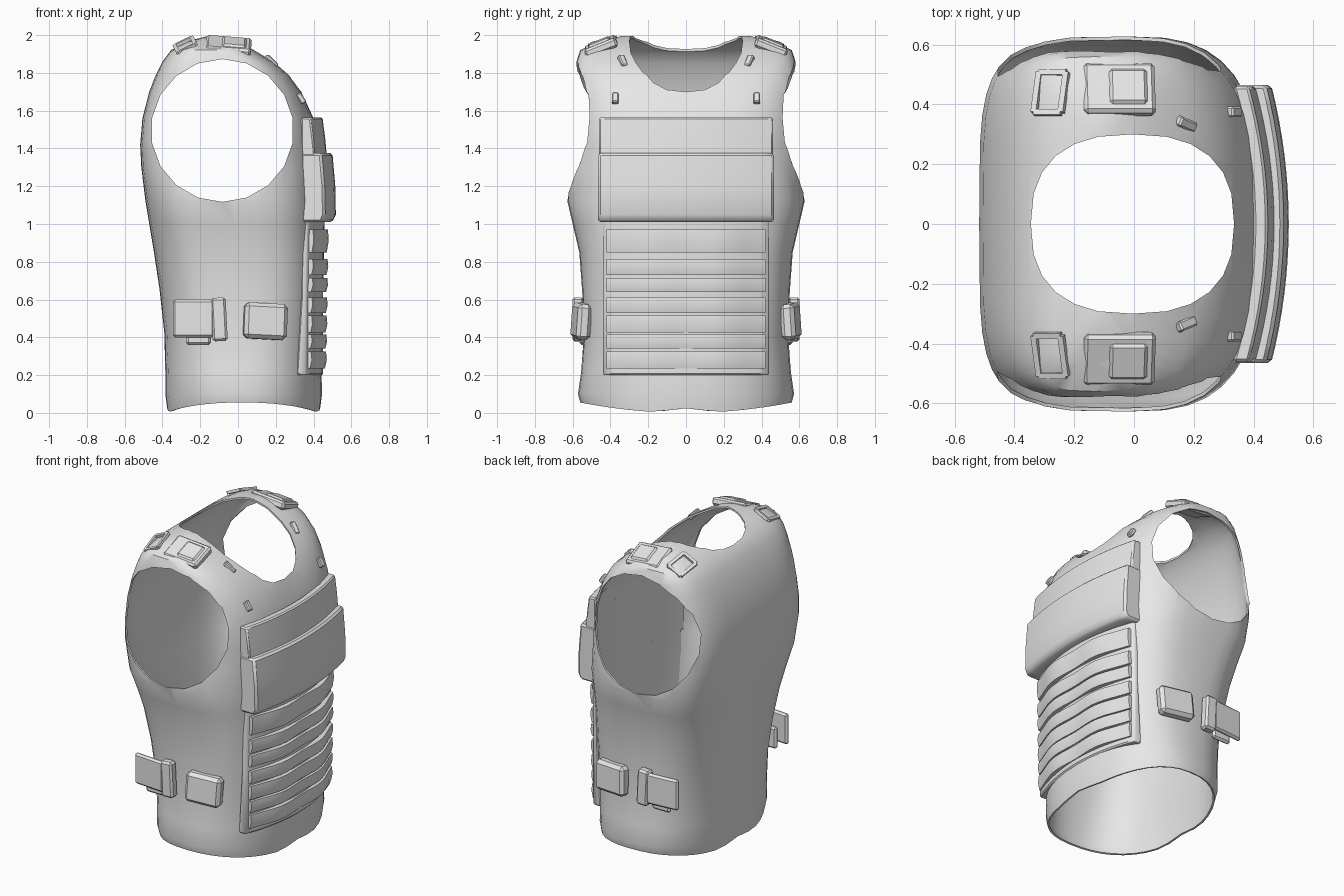
import bpy, bmesh, math
from mathutils import Matrix, Euler, Vector

if "Cube" in bpy.data.objects:
    bpy.data.objects.remove(bpy.data.objects["Cube"])

fabric = bpy.data.materials.new("grey fabric")
fabric.diffuse_color = (0.8, 0.8, 0.8, 1)
fabric.use_nodes = True
fabric.node_tree.nodes["Principled BSDF"].inputs["Base Color"].default_value = fabric.diffuse_color


def select(ob):
    bpy.ops.object.select_all(action='DESELECT')
    ob.select_set(True)
    bpy.context.view_layer.objects.active = ob


def finish(name, bm, bevel=0.0, angle=40):
    bmesh.ops.recalc_face_normals(bm, faces=bm.faces)
    me = bpy.data.meshes.new(name)
    bm.to_mesh(me)
    bm.free()
    ob = bpy.data.objects.new(name, me)
    bpy.context.collection.objects.link(ob)
    me.materials.append(fabric)
    select(ob)
    if bevel:
        m = ob.modifiers.new("bevel", 'BEVEL')
        m.width, m.segments = bevel, 1
        bpy.ops.object.modifier_apply(modifier=m.name)
    bpy.ops.object.shade_smooth_by_angle(angle=math.radians(angle))
    return ob


def power(v, n):
    return math.copysign(abs(v) ** (2 / n), v)


# --- vest shell: lofted rings (z, back x, front x, half width, front power, back power)
RINGS = [
    (0.00, -.375, .435, .560, 2.2, 2.4),
    (0.10, -.385, .445, .572, 2.2, 2.5),
    (0.22, -.385, .442, .555, 2.3, 2.6),
    (0.42, -.390, .430, .540, 2.6, 2.8),
    (0.65, -.415, .430, .550, 2.9, 3.0),
    (0.85, -.445, .430, .565, 3.0, 3.3),
    (1.00, -.470, .430, .600, 3.0, 3.6),
    (1.12, -.490, .430, .628, 3.0, 4.0),
    (1.30, -.512, .425, .620, 3.0, 4.5),
    (1.42, -.518, .420, .615, 3.0, 4.5),
    (1.56, -.506, .400, .605, 3.2, 4.5),
    (1.70, -.470, .335, .595, 3.5, 4.5),
    (1.79, -.435, .270, .588, 3.8, 4.5),
    (1.86, -.400, .190, .580, 4.0, 4.5),
    (1.92, -.355, .090, .560, 4.0, 4.0),
    (1.965, -.28, .010, .470, 4.0, 4.0),
    (1.995, -.17, -.08, .340, 3.0, 3.0),
]
N = 40


def ring_point(r, t):
    z, xb, xf, w, nf, nb = r
    c, s = math.cos(t), math.sin(t)
    n = nf if c >= 0 else nb
    x = (xb + xf) / 2 + (xf - xb) / 2 * power(c, n)
    y = w * power(s, n)
    if z == 0:                                   # wavy hem
        z = 0.012 * (1 + math.cos(y * 16)) * (abs(y) < .2) + 0.055 * (y / w) ** 2
    return x, y, z


bm = bmesh.new()
rows = [[bm.verts.new(ring_point(r, 2 * math.pi * i / N)) for i in range(N)] for r in RINGS]
for a, b in zip(rows, rows[1:]):
    for i in range(N):
        j = (i + 1) % N
        bm.faces.new((a[i], a[j], b[j], b[i]))
bm.faces.new(rows[-1])
vest = finish("vest_shell", bm)
sol = vest.modifiers.new("thickness", 'SOLIDIFY')
sol.thickness, sol.offset = 0.012, -1


def cutter(name, matrix, sides, n=2.0):
    cb = bmesh.new()
    bmesh.ops.create_cone(cb, cap_ends=True, segments=sides, radius1=1, radius2=1, depth=1)
    for v in cb.verts:
        v.co.x, v.co.y = power(v.co.x, n), power(v.co.y, n)
    cb.transform(matrix)
    ob = finish(name, cb)
    ob.hide_render = True
    return ob


# --- arm holes and neck hole
arm = cutter("arm_cutter", Matrix.Translation((-.083, 0, 1.495)) @ Matrix.Rotation(math.pi / 2, 4, 'X')
             @ Matrix.Diagonal((.378, .378, 3, 1)), 18)
neck = cutter("neck_cutter", Matrix.Translation((-.005, 0, 1.9)) @ Matrix.Diagonal((.340, .300, 1, 1)), 24, 2.5)
for c in (arm, neck):
    m = vest.modifiers.new("cut", 'BOOLEAN')
    m.operation, m.object, m.solver = 'DIFFERENCE', c, 'EXACT'
select(vest)
for m in list(vest.modifiers):
    bpy.ops.object.modifier_apply(modifier=m.name)
bpy.ops.object.shade_smooth_by_angle(angle=math.radians(40))
for c in (arm, neck):
    bpy.data.objects.remove(c)


def curved_panel(name, half, profile, k=0.25, bulge=0.0, bevel=0.008, cols=16):
    """Plate bowed across the chest; profile is a list of (z, outer x)."""
    pb = bmesh.new()
    out, inn = [], []
    for z, X in profile:
        ys = [half * (2 * i / cols - 1) for i in range(cols + 1)]
        ki = .32 + .30 * max(0, .7 - z)
        out.append([pb.verts.new((X - k * y * y + bulge * math.sin(math.pi * y / .4) ** 2, y, z)) for y in ys])
        inn.append([pb.verts.new((.400 - ki * y * y, y, z)) for y in ys])
    for g in (out, inn):
        for a, b in zip(g, g[1:]):
            for i in range(cols):
                pb.faces.new((a[i], a[i + 1], b[i + 1], b[i]))
    for r in (0, -1):
        for i in range(cols):
            pb.faces.new((out[r][i], out[r][i + 1], inn[r][i + 1], inn[r][i]))
    for a in range(len(profile) - 1):
        for i in (0, -1):
            pb.faces.new((out[a][i], out[a + 1][i], inn[a + 1][i], inn[a][i]))
    return finish(name, pb, bevel, 35)


# --- chest carrier, flap, pouch and webbing rows
curved_panel("plate_carrier", .44, [(.20, .450), (.60, .450), (1.0, .458), (1.45, .455)], k=.45)
curved_panel("upper_flap", .46, [(1.34, .472), (1.45, .462), (1.565, .447)], k=.30)
curved_panel("chest_pouch", .465, [(1.01, .500), (1.05, .518), (1.20, .515), (1.375, .500)], k=.27, bevel=.012)
for i, (lo, hi) in enumerate([(.235, .325), (.34, .415), (.425, .515), (.53, .61), (.64, .715), (.73, .815), (.85, .97)]):
    mid = (lo + hi) / 2
    x = .460 + .016 * mid
    curved_panel(f"webbing_row_{i + 1}", .42, [(lo, x - .010), (mid, x), (hi, x - .004)], k=.42, bulge=.018, bevel=0)


def block(name, centre, size, rot=(0, 0, 0), bevel=.012):
    bb = bmesh.new()
    mat = Matrix.LocRotScale(Vector(centre), Euler(rot), Vector(size))
    bmesh.ops.create_cube(bb, size=1, matrix=mat)
    return finish(name, bb, bevel, 35)


def frame(name, centre, w, h, bar, rot):
    """Open rectangular buckle made of four bars."""
    fb = bmesh.new()
    base = Matrix.LocRotScale(Vector(centre), Euler(rot), None)
    for dx, dy, sx, sy in ((w / 2, 0, bar, h), (-w / 2, 0, bar, h), (0, h / 2, w, bar), (0, -h / 2, w, bar)):
        bmesh.ops.create_cube(fb, size=1, matrix=base @ Matrix.Translation((dx, dy, 0)) @ Matrix.Diagonal((sx, sy, .018, 1)))
    return finish(name, fb)


for s, side in ((1, "left"), (-1, "right")):
    # hip strap, buckle and pouch
    block(f"{side}_hip_strap", (-.235, s * .575, .50), (.22, .03, .20), (0, 0, s * .08))
    block(f"{side}_hip_strap_tail", (-.21, s * .550, .43), (.13, .03, .14))
    block(f"{side}_hip_buckle", (-.10, s * .572, .495), (.08, .06, .23), (0, -.05, 0))
    block(f"{side}_hip_pouch", (.145, s * .555, .485), (.23, .075, .19), (s * .06, .05, -s * .16), .02)
    # shoulder pad with raised clip
    block(f"{side}_shoulder_pad", (-.05, s * .45, 1.940), (.24, .18, .05), (-s * .38, .08, 0))
    block(f"{side}_shoulder_clip", (-.02, s * .455, 1.947), (.13, .13, .05), (-s * .38, .08, 0))
    # rear shoulder buckle and small front clips
    frame(f"{side}_rear_buckle", (-.28, s * .44, 1.946), .10, .14, .02, (-s * .3, -.45, 0))
    block(f"{side}_collar_clip", (.175, s * .335, 1.860), (.08, .035, .03), (0, .75, s * -.4), .006)
    block(f"{side}_chest_clip", (.335, s * .375, 1.665), (.06, .035, .03), (0, 1.0, 0), .006)
